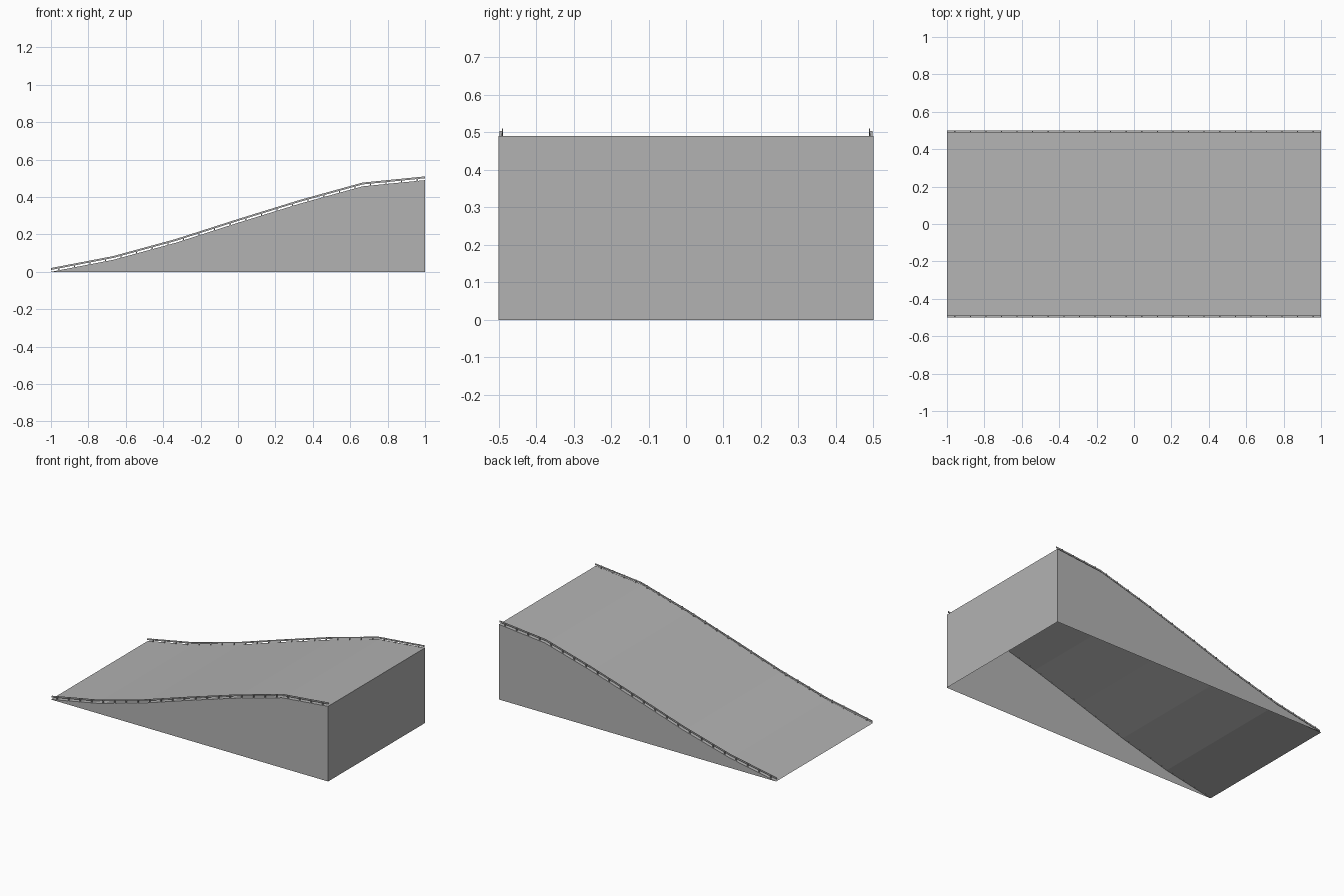
import bpy
import bmesh
from mathutils import Vector

cube = bpy.data.objects.get("Cube")
if cube:
    bpy.data.objects.remove(cube)

HALF_WIDTH = 0.5
HEIGHTS = [0.0, 0.064, 0.155, 0.262, 0.365, 0.457, 0.49]
STEP = 2 / (len(HEIGHTS) - 1)
ROAD = [(-1 + i * STEP, z) for i, z in enumerate(HEIGHTS)]

grey = bpy.data.materials.new("concrete grey")
grey.use_nodes = True
grey.diffuse_color = (0.45, 0.45, 0.45, 1)
grey.node_tree.nodes["Principled BSDF"].inputs["Base Color"].default_value = grey.diffuse_color


def make_object(name, bm):
    mesh = bpy.data.meshes.new(name)
    bm.to_mesh(mesh)
    bm.free()
    mesh.materials.append(grey)
    obj = bpy.data.objects.new(name, mesh)
    bpy.context.collection.objects.link(obj)
    return obj


def road_height(x):
    i = min(int((x + 1) / STEP), len(ROAD) - 2)
    (x0, z0), (x1, z1) = ROAD[i], ROAD[i + 1]
    return z0 + (z1 - z0) * (x - x0) / (x1 - x0)


def add_box(bm, low, high):
    size = Vector(high) - Vector(low)
    verts = bmesh.ops.create_cube(bm, size=1)["verts"]
    bmesh.ops.scale(bm, vec=size, verts=verts)
    bmesh.ops.translate(bm, vec=(Vector(low) + Vector(high)) / 2, verts=verts)


# Hollow ramp shell: road deck, two side walls and the tall end, open below
bm = bmesh.new()
near, far = [[bm.verts.new((x, y, z)) for x, z in ROAD] for y in (-HALF_WIDTH, HALF_WIDTH)]
foot_near, foot_far = [bm.verts.new((1, y, 0)) for y in (-HALF_WIDTH, HALF_WIDTH)]
for i in range(len(ROAD) - 1):
    bm.faces.new((near[i], near[i + 1], far[i + 1], far[i]))
bm.faces.new([foot_near] + near[::-1])
bm.faces.new(far + [foot_far])
bm.faces.new((foot_near, foot_far, far[-1], near[-1]))
make_object("ramp_shell", bm)

# Guard rails along both edges, following the road
for side, label in ((-1, "front"), (1, "back")):
    bm = bmesh.new()
    section = [(0.488, 0.010), (0.491, 0.010), (0.491, 0.020), (0.488, 0.020)]
    rings = [[bm.verts.new((x, side * y, z + dz)) for y, dz in section] for x, z in ROAD]
    for a, b in zip(rings, rings[1:]):
        for k in range(4):
            n = (k + 1) % 4
            bm.faces.new((a[k], a[n], b[n], b[k]))
    bm.faces.new(rings[0])
    bm.faces.new(rings[-1])
    bmesh.ops.recalc_face_normals(bm, faces=bm.faces[:])
    make_object(label + "_guard_rail", bm)

    # Evenly spaced posts standing just outside the rail
    bm = bmesh.new()
    count = 24
    for i in range(count):
        x = -1 + (i + 0.5) * 2 / count
        z = road_height(x)
        ys = sorted((side * 0.491, side * 0.498))
        add_box(bm, (x - 0.003, ys[0], z - 0.002), (x + 0.003, ys[1], z + 0.018))
    make_object(label + "_rail_posts", bm)
